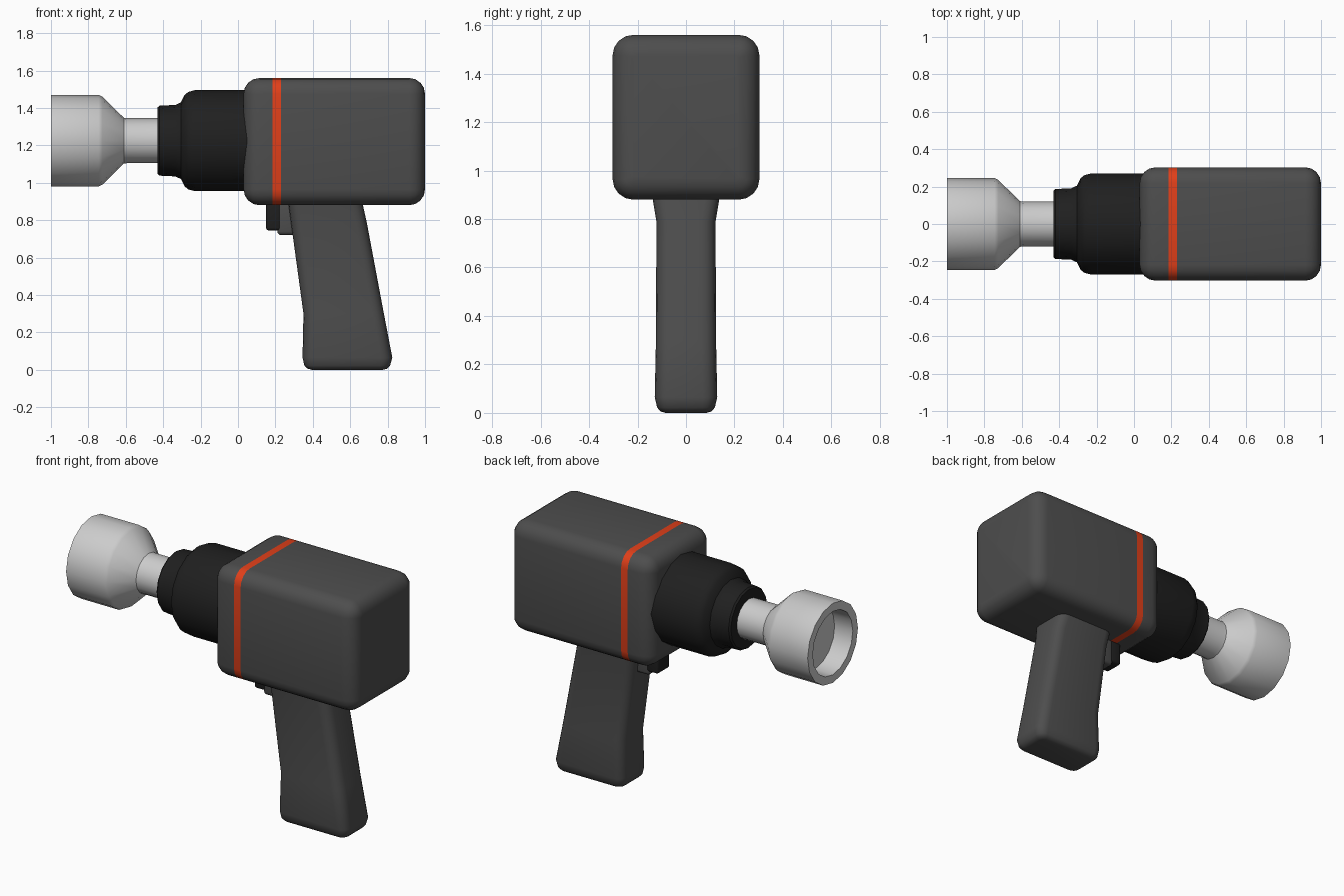
import bpy, bmesh, math

if "Cube" in bpy.data.objects:
    bpy.data.objects.remove(bpy.data.objects["Cube"])

AXIS_Z = 1.225


def material(name, color):
    m = bpy.data.materials.new(name)
    m.diffuse_color = (*color, 1)
    m.use_nodes = True
    m.node_tree.nodes["Principled BSDF"].inputs["Base Color"].default_value = m.diffuse_color
    return m


GREY = material("dark_grey", (0.075, 0.075, 0.075))
BLACK = material("black", (0.014, 0.014, 0.014))
ORANGE = material("orange", (0.75, 0.05, 0.01))
STEEL = material("steel", (0.55, 0.55, 0.55))


def rounded_rect(u0, u1, v0, v1, r, n=4):
    pts = []
    corners = [(u1 - r, v1 - r), (u0 + r, v1 - r), (u0 + r, v0 + r), (u1 - r, v0 + r)]
    for k, (cu, cv) in enumerate(corners):
        for i in range(n + 1):
            a = math.pi / 2 * (k + i / n)
            pts.append((cu + r * math.cos(a), cv + r * math.sin(a)))
    return pts


def loft(name, rings, mats, cap=True, stripe=None, angle=35):
    """Skin a list of equal-length point rings; optionally recolour one band."""
    bm = bmesh.new()
    vr = [[bm.verts.new(p) for p in ring] for ring in rings]
    n = len(vr[0])
    for k in range(len(vr) - 1):
        for i in range(n):
            j = (i + 1) % n
            f = bm.faces.new((vr[k][i], vr[k][j], vr[k + 1][j], vr[k + 1][i]))
            f.material_index = 1 if k == stripe else 0
    if cap:
        bm.faces.new(vr[0])
        bm.faces.new(vr[-1])
    bmesh.ops.recalc_face_normals(bm, faces=bm.faces)
    me = bpy.data.meshes.new(name)
    bm.to_mesh(me)
    bm.free()
    for m in mats:
        me.materials.append(m)
    ob = bpy.data.objects.new(name, me)
    bpy.context.collection.objects.link(ob)
    bpy.ops.object.select_all(action='DESELECT')
    ob.select_set(True)
    bpy.context.view_layer.objects.active = ob
    bpy.ops.object.shade_smooth_by_angle(angle=math.radians(angle))
    return ob


def lathe_x(name, profile, mat, sides=16):
    rings = []
    for x, r in profile:
        rings.append([(x, r * math.cos(2 * math.pi * i / sides),
                       AXIS_Z + r * math.sin(2 * math.pi * i / sides)) for i in range(sides)])
    return loft(name, rings, [mat])


def rounded_block(name, size, center, bevel, mat):
    bm = bmesh.new()
    bmesh.ops.create_cube(bm, size=1)
    for v in bm.verts:
        v.co = [v.co[i] * size[i] + center[i] for i in range(3)]
    bmesh.ops.bevel(bm, geom=bm.edges[:], offset=bevel, segments=3, profile=0.5, affect='EDGES')
    me = bpy.data.meshes.new(name)
    bm.to_mesh(me)
    bm.free()
    me.materials.append(mat)
    me.shade_smooth()
    bpy.context.collection.objects.link(bpy.data.objects.new(name, me))


# motor housing: rounded box with an orange band
R, STEPS = 0.085, 4
arc = [(R * (1 - math.sin(a)), R * (1 - math.cos(a)))
       for a in (math.pi / 2 * i / STEPS for i in range(STEPS + 1))]
sections = [(0.03 + d, inset) for d, inset in reversed(arc)]
sections += [(0.185, 0), (0.23, 0)]
sections += [(1.0 - d, inset) for d, inset in arc]
housing = []
for x, s in sections:
    rr = rounded_rect(-0.303 + s, 0.303 - s, 0.88 + s, 1.56 - s, max(R - s, 0.012))
    housing.append([(x, u, v) for u, v in rr])
loft("motor_housing", housing, [GREY, ORANGE], stripe=STEPS + 1)

# handle: sections of (z, front x, back x, half width, corner radius)
handle = [(0.0, 0.395, 0.775, 0.085, 0.03), (0.006, 0.372, 0.797, 0.105, 0.04),
          (0.022, 0.355, 0.813, 0.119, 0.05), (0.065, 0.345, 0.825, 0.129, 0.06),
          (0.30, 0.35, 0.78, 0.124, 0.06), (0.79, 0.283, 0.688, 0.122, 0.06),
          (0.88, 0.271, 0.668, 0.137, 0.06), (0.93, 0.265, 0.66, 0.14, 0.06)]
loft("handle", [[(u, v, z) for u, v in rounded_rect(a, b, -w, w, r)]
                for z, a, b, w, r in handle], [GREY], angle=40)

# trigger and its guide block
rounded_block("trigger", (0.08, 0.12, 0.19), (0.19, 0, 0.84), 0.015, BLACK)
rounded_block("trigger_guide", (0.14, 0.12, 0.2), (0.28, 0, 0.82), 0.02, GREY)

# black nose collar
lathe_x("nose_collar", [(-0.43, 0.11), (-0.43, 0.178), (-0.42, 0.187), (-0.335, 0.191),
                        (-0.305, 0.205), (-0.285, 0.245), (-0.265, 0.261), (-0.23, 0.27),
                        (0.12, 0.27)], BLACK)

# steel socket with a recessed mouth
lathe_x("socket", [(-0.88, 0.19), (-1.0, 0.195), (-1.0, 0.245), (-0.745, 0.245),
                   (-0.725, 0.235), (-0.61, 0.122), (-0.59, 0.12), (-0.40, 0.12)], STEEL)
